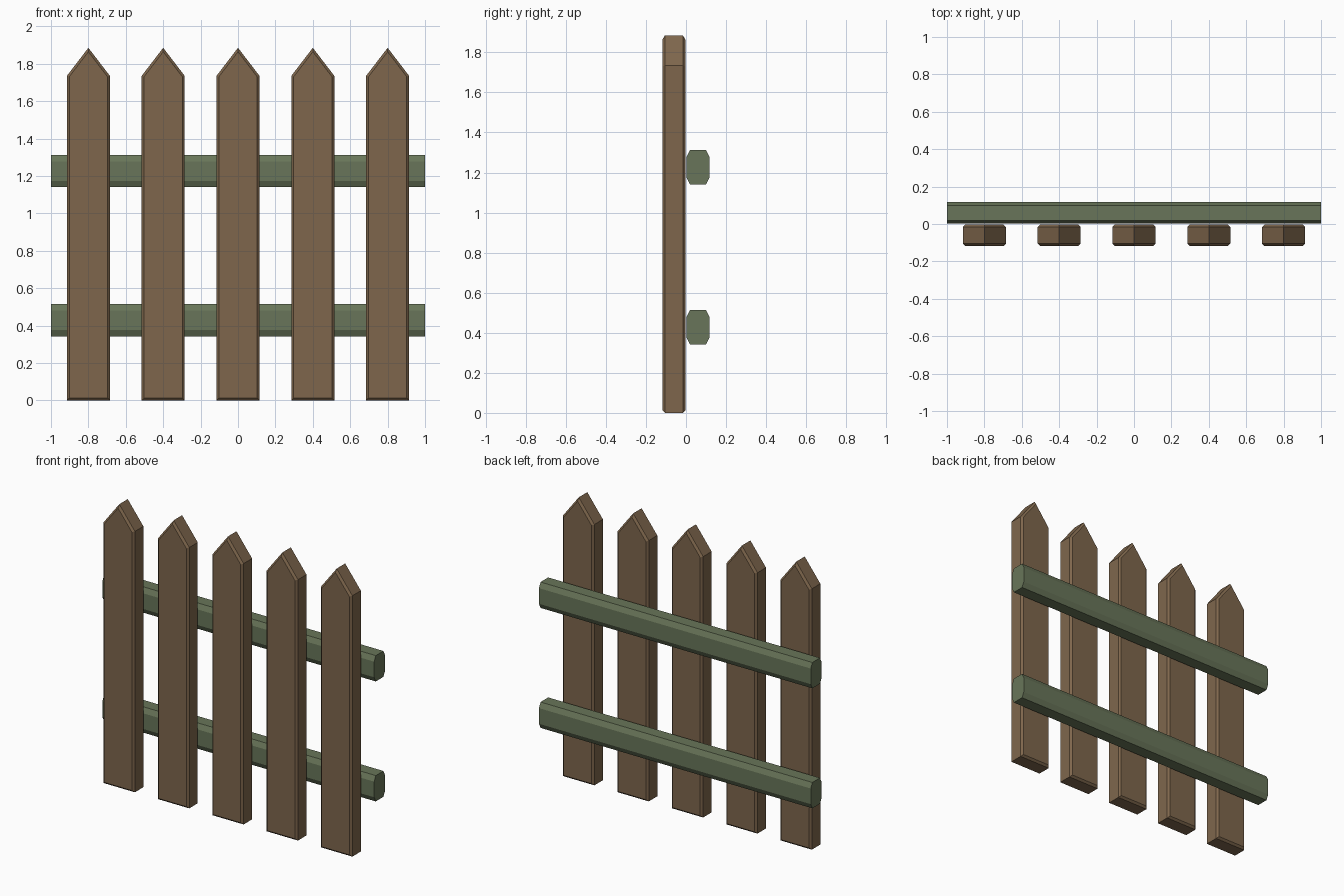
import bpy, bmesh

cube = bpy.data.objects.get("Cube")
if cube:
    bpy.data.objects.remove(cube, do_unlink=True)


def material(name, rgb):
    mat = bpy.data.materials.new(name)
    mat.use_nodes = True
    color = (*rgb, 1)
    mat.diffuse_color = color
    mat.node_tree.nodes["Principled BSDF"].inputs["Base Color"].default_value = color
    return mat


def prism(name, outline, direction, mat, bevel=0):
    """Extrude a closed outline; optionally chamfer the rims of both caps."""
    bm = bmesh.new()
    cap = bm.faces.new([bm.verts.new(p) for p in outline])
    ext = bmesh.ops.extrude_face_region(bm, geom=[cap], use_keep_orig=True)
    verts = [g for g in ext["geom"] if isinstance(g, bmesh.types.BMVert)]
    bmesh.ops.translate(bm, verts=verts, vec=direction)
    bmesh.ops.recalc_face_normals(bm, faces=bm.faces)
    if bevel:
        rims = [e for e in bm.edges if abs(e.verts[0].co.y - e.verts[1].co.y) < 1e-5]
        bmesh.ops.bevel(bm, geom=rims, offset=bevel, offset_type='OFFSET',
                        segments=1, profile=0.5, affect='EDGES')
        bmesh.ops.recalc_face_normals(bm, faces=bm.faces)
    mesh = bpy.data.meshes.new(name)
    bm.to_mesh(mesh)
    bm.free()
    mesh.materials.append(mat)
    obj = bpy.data.objects.new(name, mesh)
    bpy.context.collection.objects.link(obj)
    return obj


brown = material("brown wood", (0.21, 0.134, 0.073))
green = material("green wood", (0.14, 0.179, 0.1))

# Pointed upright pickets
half, shoulder, tip = 0.115, 1.735, 1.885
for i in range(5):
    x = -0.8 + 0.4 * i
    shape = [(-half, 0), (half, 0), (half, shoulder), (0, tip), (-half, shoulder)]
    prism(f"picket_{i + 1}", [(x + px, -0.118, z) for px, z in shape],
          (0, 0.115, 0), brown, bevel=0.013)

# Chamfered rails behind the pickets
quarter = [(0.057, 0.052), (0.04, 0.086)]
right = quarter[::-1] + [(y, -z) for y, z in quarter]
section = right + [(-y, z) for y, z in reversed(right)]
for name, height in (("lower_rail", 0.428), ("upper_rail", 1.226)):
    prism(name, [(-1, 0.06 + y, height + z) for y, z in section], (2, 0, 0), green)
